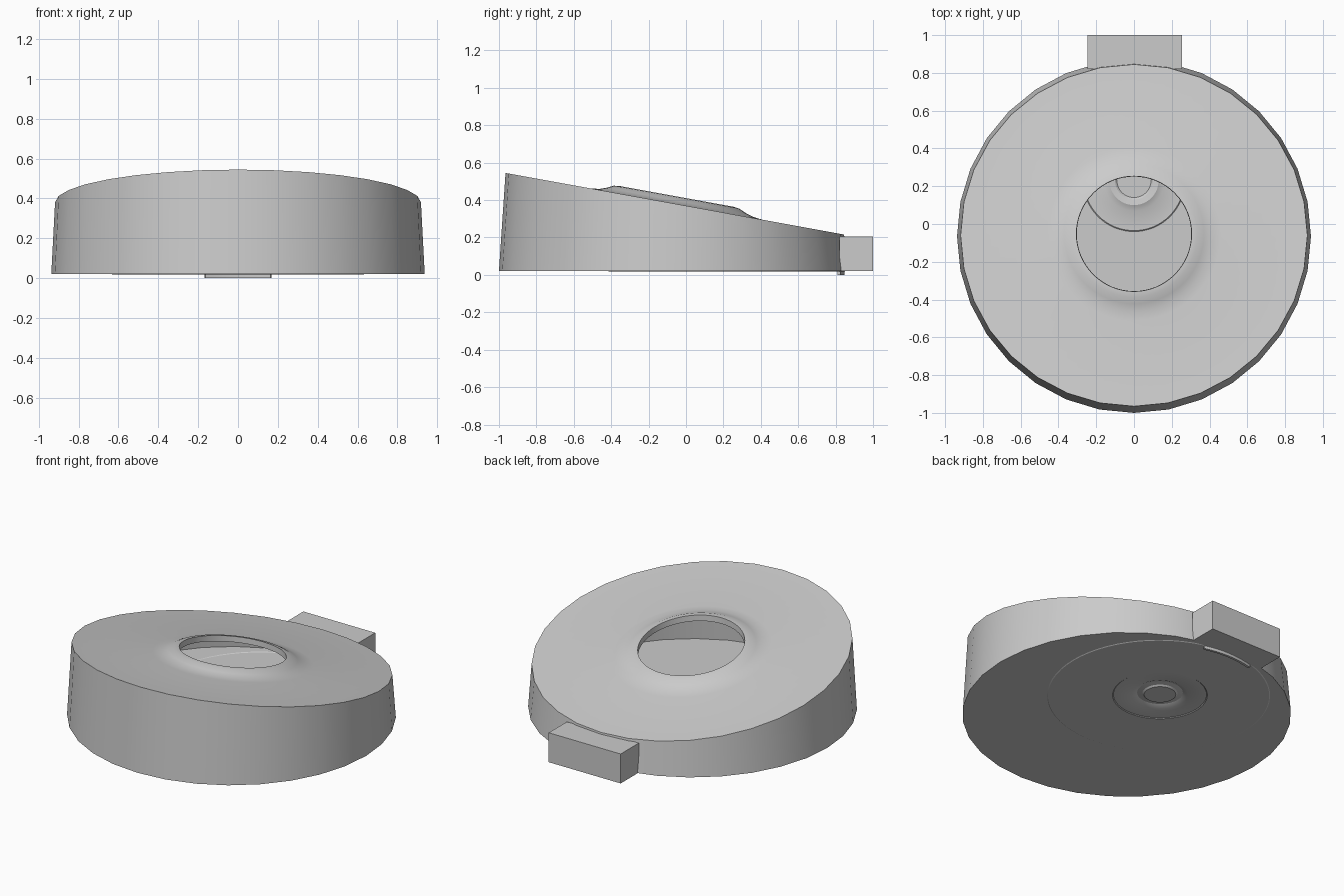
import bpy, bmesh
from math import sin, cos, pi

if "Cube" in bpy.data.objects:
    bpy.data.objects.remove(bpy.data.objects["Cube"])

N = 64  # points per loop; the outer wall uses every second one as a corner


def top_z(y):
    """Height of the sloping top at a given y."""
    return 0.545 - 0.182 * (y + 0.965)


def circle(rx, ry, cy, faceted=False):
    pts = [(rx * cos(2 * pi * i / N), cy + ry * sin(2 * pi * i / N)) for i in range(N)]
    if faceted:
        for i in range(1, N, 2):
            a, b = pts[i - 1], pts[(i + 1) % N]
            pts[i] = ((a[0] + b[0]) / 2, (a[1] + b[1]) / 2)
    return pts


def loft(name, loops, cap_end=False):
    bm = bmesh.new()
    rows = [[bm.verts.new(p) for p in loop] for loop in loops]
    for a, b in zip(rows, rows[1:]):
        for i in range(N):
            j = (i + 1) % N
            bm.faces.new((a[i], a[j], b[j], b[i]))
    if cap_end:
        bm.faces.new(rows[-1])
    finish(name, bm)


def finish(name, bm):
    bmesh.ops.recalc_face_normals(bm, faces=bm.faces)
    me = bpy.data.meshes.new(name)
    bm.to_mesh(me)
    bm.free()
    ob = bpy.data.objects.new(name, me)
    bpy.context.collection.objects.link(ob)
    bpy.ops.object.select_all(action='DESELECT')
    ob.select_set(True)
    bpy.context.view_layer.objects.active = ob
    bpy.ops.object.shade_smooth_by_angle(angle=0.45)
    return ob


def level(pts, z):
    return [(x, y, z) for x, y in pts]


def sloped(pts, h):
    return [(x, y, top_z(y) + h) for x, y in pts]


# Hollow housing: recessed floor rings, floor, wall, sloping top, raised lip
loops = [level(circle(r, r, 0.23), z) for r, z in
         ((0.015, 0.022), (0.09, 0.022), (0.10, 0.03), (0.13, 0.035),
          (0.16, 0.022), (0.265, 0.022), (0.27, 0.018))]
loops.append(level(circle(0.63, 0.63, 0.218), 0.018))
loops.append(level(circle(0.635, 0.635, 0.218), 0.021))
loops.append(level(circle(0.937, 0.935, -0.065, True), 0.021))
loops.append(sloped(circle(0.918, 0.905, -0.06, True), 0))
for r, h in ((0.46, 0), (0.41, 0.006), (0.37, 0.02), (0.335, 0.037),
             (0.305, 0.041), (0.303, 0.005)):
    loops.append(sloped(circle(r, r, -0.052), h))
loops.reverse()
loft("housing", loops, cap_end=True)

# Rear connector block
bm = bmesh.new()
bmesh.ops.create_cube(bm, size=1)
for v in bm.verts:
    v.co = (v.co.x * 0.5 + 0.004, 0.91 + v.co.y * 0.18, 0.112 + v.co.z * 0.185)
finish("rear_block", bm)

# Small curved foot under the rear edge
bm = bmesh.new()
rows = []
for i in range(9):
    a = pi / 2 + (i - 4) / 4 * 0.27
    rows.append([bm.verts.new((r * cos(a), 0.218 + r * sin(a), z))
                 for r, z in ((0.615, 0.02), (0.615, 0), (0.63, 0), (0.63, 0.02))])
for a, b in zip(rows, rows[1:]):
    for k in range(4):
        bm.faces.new((a[k], a[(k + 1) % 4], b[(k + 1) % 4], b[k]))
bm.faces.new(rows[0])
bm.faces.new(rows[-1])
finish("rear_foot", bm)
